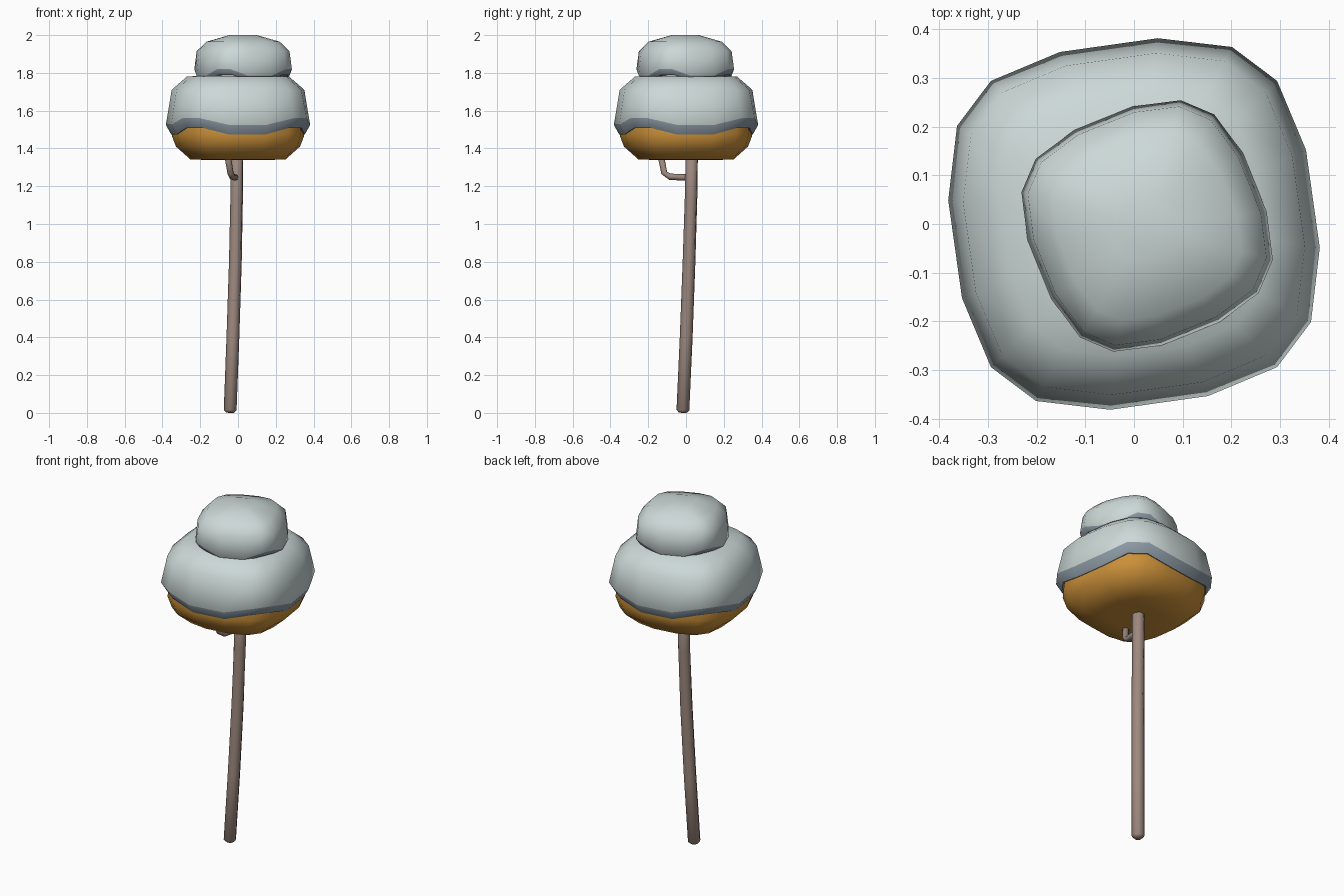
import bpy, bmesh, math
from mathutils import Vector

if "Cube" in bpy.data.objects:
    bpy.data.objects.remove(bpy.data.objects["Cube"])


def material(name, rgb):
    m = bpy.data.materials.new(name)
    m.diffuse_color = (*rgb, 1)
    m.use_nodes = True
    m.node_tree.nodes["Principled BSDF"].inputs["Base Color"].default_value = m.diffuse_color
    return m


SNOW = material("pale_snow", (0.60, 0.69, 0.68))
SHADE = material("slate_underside", (0.26, 0.32, 0.37))
LEAF = material("orange_foliage", (0.60, 0.28, 0.04))
BARK = material("brown_bark", (0.34, 0.25, 0.21))

# Rounded-square section: four points per corner (angle from corner, radius)
CORNER = [(-29.7, 0.385), (-8, 0.416), (8, 0.416), (29.7, 0.385)]


def loft(name, rings, mats, angle):
    """Join rings of points, cap the ends; rings = [(points, material index)]."""
    bm = bmesh.new()
    loops = [[bm.verts.new(p) for p in pts] for pts, _ in rings]
    n = len(loops[0])
    for a, b, (_, mi) in zip(loops, loops[1:], rings):
        for i in range(n):
            j = (i + 1) % n
            bm.faces.new((a[i], a[j], b[j], b[i])).material_index = mi
    bm.faces.new(loops[0][::-1]).material_index = rings[0][1]
    bm.faces.new(loops[-1]).material_index = rings[-2][1]
    bmesh.ops.recalc_face_normals(bm, faces=bm.faces)
    me = bpy.data.meshes.new(name)
    bm.to_mesh(me)
    bm.free()
    for m in mats:
        me.materials.append(m)
    ob = bpy.data.objects.new(name, me)
    bpy.context.collection.objects.link(ob)
    bpy.context.view_layer.objects.active = ob
    ob.select_set(True)
    bpy.ops.object.shade_smooth_by_angle(angle=math.radians(angle))
    ob.select_set(False)


def blob(name, centre, size, turn, levels, mats):
    """levels = [(scale, z, corner lift, material index)]."""
    rings = []
    for s, z, lift, mi in levels:
        pts = []
        for q in range(4):
            for off, r in CORNER:
                a = math.radians(45 + 90 * q + turn + off)
                h = z + (lift if abs(off) < 10 else 0)
                pts.append((centre[0] + math.cos(a) * r * s * size,
                            centre[1] + math.sin(a) * r * s * size, h))
        rings.append((pts, mi))
    loft(name, rings, mats, 48)


def tube(name, path, r, sides):
    """Round limb along a path with chamfered ends."""
    p = [Vector(v) for v in path]
    d0, d1 = (p[1] - p[0]).normalized(), (p[-1] - p[-2]).normalized()
    c = r * 0.4
    pts = [(p[0], r * 0.6), (p[0] + d0 * c, r)] + [(v, r) for v in p[1:-1]]
    pts += [(p[-1] - d1 * c, r), (p[-1], r * 0.6)]
    rings = []
    for i, (v, rad) in enumerate(pts):
        t = pts[min(i + 1, len(pts) - 1)][0] - pts[max(i - 1, 0)][0]
        rot = t.to_track_quat('Z', 'Y')
        ring = [v + rot @ Vector((rad * math.cos(k * math.tau / sides),
                                  rad * math.sin(k * math.tau / sides), 0))
                for k in range(sides)]
        rings.append((ring, 0))
    loft(name, rings, [BARK], 50)


# Trunk and small side branch
tube("trunk", [(-0.042, -0.0, 0.0)[:1] + (-0.017, 0.001), (-0.027, 0.001, 0.40),
               (-0.014, 0.016, 0.80), (-0.007, 0.027, 1.15), (-0.005, 0.031, 1.40)], 0.034, 8)
tube("side_branch", [(-0.01, 0.03, 1.245), (-0.03, -0.085, 1.25),
                     (-0.04, -0.115, 1.27), (-0.058, -0.137, 1.38)], 0.017, 8)

# Orange foliage under the snow
blob("foliage", (0, 0), 1, 8,
     [(0.35, 1.338, 0, 0), (0.66, 1.342, 0, 0), (0.86, 1.41, 0, 0),
      (0.915, 1.465, 0.01, 0), (0.90, 1.50, 0.03, 0), (0.6, 1.56, 0, 0)], [LEAF])

# Lower snow cap with drooping sides and slate underside
blob("lower_snow", (0, 0), 1, 8,
     [(0.6, 1.50, 0.035, 1), (0.925, 1.473, 0.036, 1), (1.0, 1.525, 0.035, 0),
      (0.92, 1.71, 0, 0), (0.71, 1.78, 0, 0), (0.35, 1.79, 0, 0)], [SNOW, SHADE])

# Upper snow cap
blob("upper_snow", (0.027, -0.004), 0.643, 22,
     [(0.6, 1.775, 0.02, 1), (0.92, 1.765, 0.025, 1), (1.0, 1.785, 0.035, 0),
      (0.95, 1.91, 0.005, 0), (0.75, 1.965, 0, 0), (0.28, 2.0, 0, 0)], [SNOW, SHADE])
